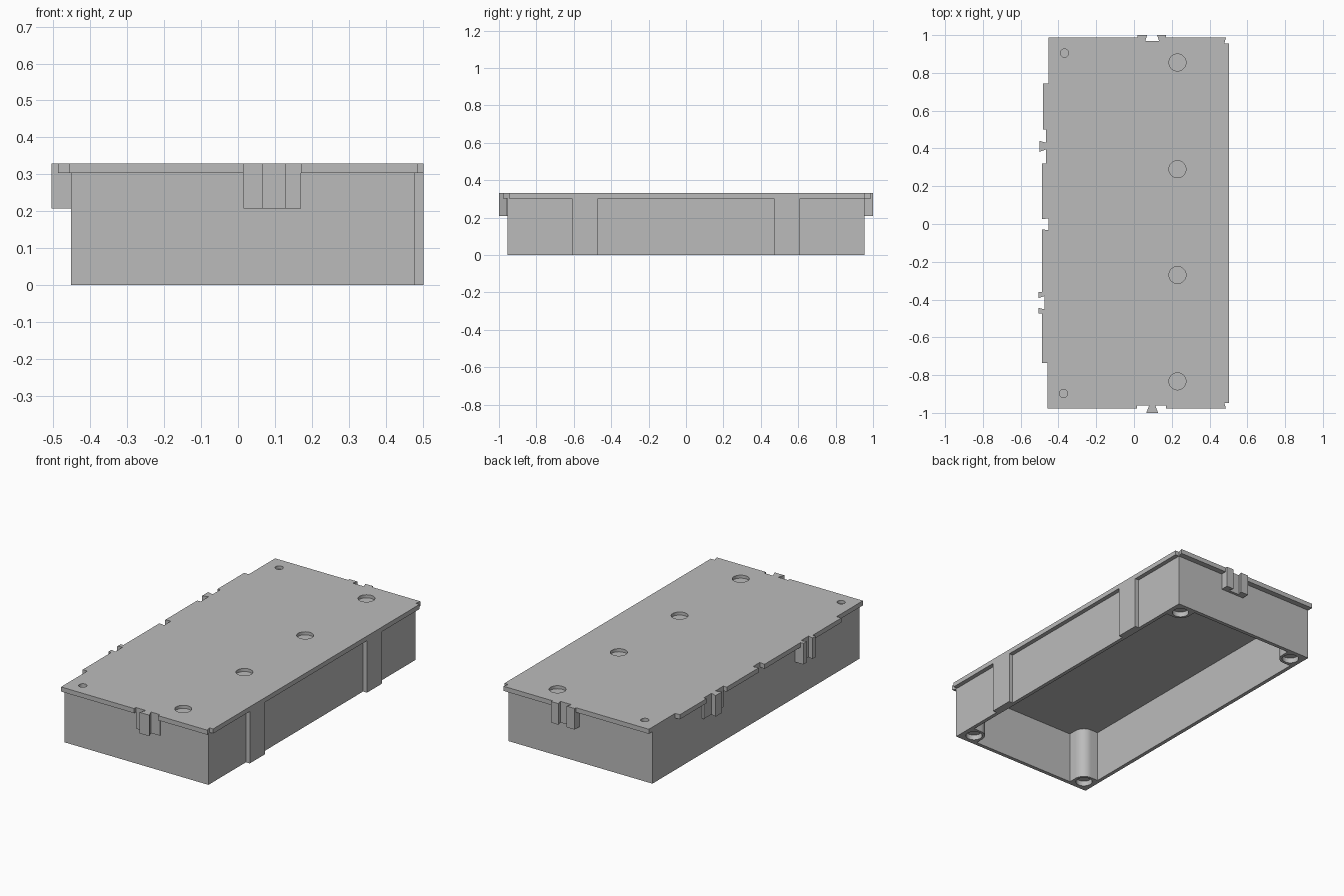
import bpy, bmesh, math

if "Cube" in bpy.data.objects:
    bpy.data.objects.remove(bpy.data.objects["Cube"])

LID_BOTTOM, LID_TOP, CLIP_BOTTOM = 0.303, 0.33, 0.207
X0, X1, Y1 = -0.452, 0.478, 0.955      # outer walls of the tray
WALL, INSET, POST_R = 0.022, 0.07, 0.06

grey = bpy.data.materials.new("plain grey")
grey.diffuse_color = (0.5, 0.5, 0.5, 1)
grey.use_nodes = True
grey.node_tree.nodes["Principled BSDF"].inputs["Base Color"].default_value = grey.diffuse_color


def prism(name, outline, z0, z1):
    """Extrude a flat outline between two heights."""
    bm = bmesh.new()
    face = bm.faces.new([bm.verts.new((x, y, z0)) for x, y in outline])
    ext = bmesh.ops.extrude_face_region(bm, geom=[face])
    top = [v for v in ext["geom"] if isinstance(v, bmesh.types.BMVert)]
    bmesh.ops.translate(bm, verts=top, vec=(0, 0, z1 - z0))
    bmesh.ops.recalc_face_normals(bm, faces=bm.faces)
    mesh = bpy.data.meshes.new(name)
    bm.to_mesh(mesh)
    bm.free()
    mesh.materials.append(grey)
    obj = bpy.data.objects.new(name, mesh)
    bpy.context.collection.objects.link(obj)
    return obj


def circle(x, y, r, n=32):
    return [(x + r * math.cos(2 * math.pi * i / n),
             y + r * math.sin(2 * math.pi * i / n)) for i in range(n)]


def rect(x0, x1, y0, y1):
    return [(x0, y0), (x1, y0), (x1, y1), (x0, y1)]


def cut(obj, cutter):
    """Subtract a cutter, then remove it."""
    bpy.context.view_layer.objects.active = obj
    mod = obj.modifiers.new("cut", 'BOOLEAN')
    mod.operation, mod.solver, mod.object = 'DIFFERENCE', 'EXACT', cutter
    bpy.ops.object.modifier_apply(modifier=mod.name)
    bpy.data.objects.remove(cutter)


def smooth(obj):
    bpy.ops.object.select_all(action='DESELECT')
    obj.select_set(True)
    bpy.context.view_layer.objects.active = obj
    bpy.ops.object.shade_smooth_by_angle(angle=math.radians(30))


# Dovetail connectors, listed counterclockwise along the lid edge
front_key = [(0.015, -0.962), (0.08, -0.962), (0.065, -1), (0.128, -1),
             (0.113, -0.962), (0.17, -0.962)]
back_socket = [(0.17, 1), (0.122, 1), (0.132, 0.97), (0.06, 0.97),
               (0.07, 1), (0.018, 1)]
left_key = [(-0.465, 0.5), (-0.465, 0.43), (-0.5, 0.44), (-0.5, 0.382),
            (-0.465, 0.395), (-0.465, 0.32)]
left_socket = [(-0.505, -0.36), (-0.505, -0.392), (-0.475, -0.382),
               (-0.475, -0.452), (-0.505, -0.444), (-0.505, -0.473)]

# Lid plate with notched edge
lid_outline = (
    [(-0.457, -0.978), (0.015, -0.978)] + front_key
    + [(0.17, -0.978), (0.487, -0.978), (0.478, -0.947), (0.503, -0.947),
       (0.503, 0.955), (0.478, 0.955), (0.487, 0.988), (0.17, 0.988)]
    + back_socket
    + [(0.018, 0.988), (X0, 0.988), (X0, 0.745), (-0.482, 0.745), (-0.482, 0.5)]
    + left_key
    + [(-0.487, 0.32), (-0.487, 0.025), (-0.453, 0.03), (-0.453, -0.033),
       (-0.487, -0.028), (-0.487, -0.36)]
    + left_socket
    + [(-0.487, -0.473), (-0.487, -0.735), (-0.457, -0.735)])
lid = prism("lid", lid_outline, LID_BOTTOM, LID_TOP)

# Shallow round pockets in the lid
pockets = [(0.23, y, 0.045) for y in (-0.833, -0.27, 0.29, 0.855)]
pockets += [(-0.373, -0.897, 0.022), (-0.368, 0.905, 0.022)]
for x, y, r in pockets:
    cut(lid, prism("pocket_cutter", circle(x, y, r), LID_TOP - 0.018, LID_TOP + 0.1))
smooth(lid)

# Connector bodies hanging below the lid
prism("front_connector", front_key + [(0.17, -0.95), (0.015, -0.95)], CLIP_BOTTOM, LID_BOTTOM)
prism("back_connector", back_socket + [(0.018, 0.95), (0.17, 0.95)], CLIP_BOTTOM, LID_BOTTOM)
prism("left_key_connector", left_key + [(-0.448, 0.32), (-0.448, 0.5)], CLIP_BOTTOM, LID_BOTTOM)
prism("left_socket_connector", left_socket + [(-0.448, -0.473), (-0.448, -0.36)],
      CLIP_BOTTOM, LID_BOTTOM)

# Tray walls, hollowed by a cavity that leaves rounded posts in the corners
tray = prism("tray", rect(X0, X1, -Y1, Y1), 0, LID_BOTTOM)
cx, hx = (X0 + X1) / 2, (X1 - X0) / 2
px, py = hx - INSET, Y1 - INSET
corner = [(hx - WALL, py - POST_R)]
for i in range(13):
    a = -math.pi / 2 - math.pi / 2 * i / 12
    corner.append((px + POST_R * math.cos(a), py + POST_R * math.sin(a)))
corner.append((px - POST_R, Y1 - WALL))
cavity = []
for sx, sy in ((1, 1), (-1, 1), (-1, -1), (1, -1)):
    pts = corner if sx * sy > 0 else corner[::-1]
    cavity += [(cx + sx * x, sy * y) for x, y in pts]
cut(tray, prism("cavity_cutter", cavity, -0.1, LID_BOTTOM + 0.1))

# Round pockets under the corner posts
for sx in (-1, 1):
    for sy in (-1, 1):
        cut(tray, prism("post_cutter", circle(cx + sx * px, sy * py, 0.045), -0.1, 0.03))
smooth(tray)

# Upright ribs on the right wall
for s, label in ((-1, "front"), (1, "back")):
    prism(label + "_rib", rect(X1 - 0.005, 0.503, s * 0.54 - 0.07, s * 0.54 + 0.07), 0, LID_BOTTOM)
